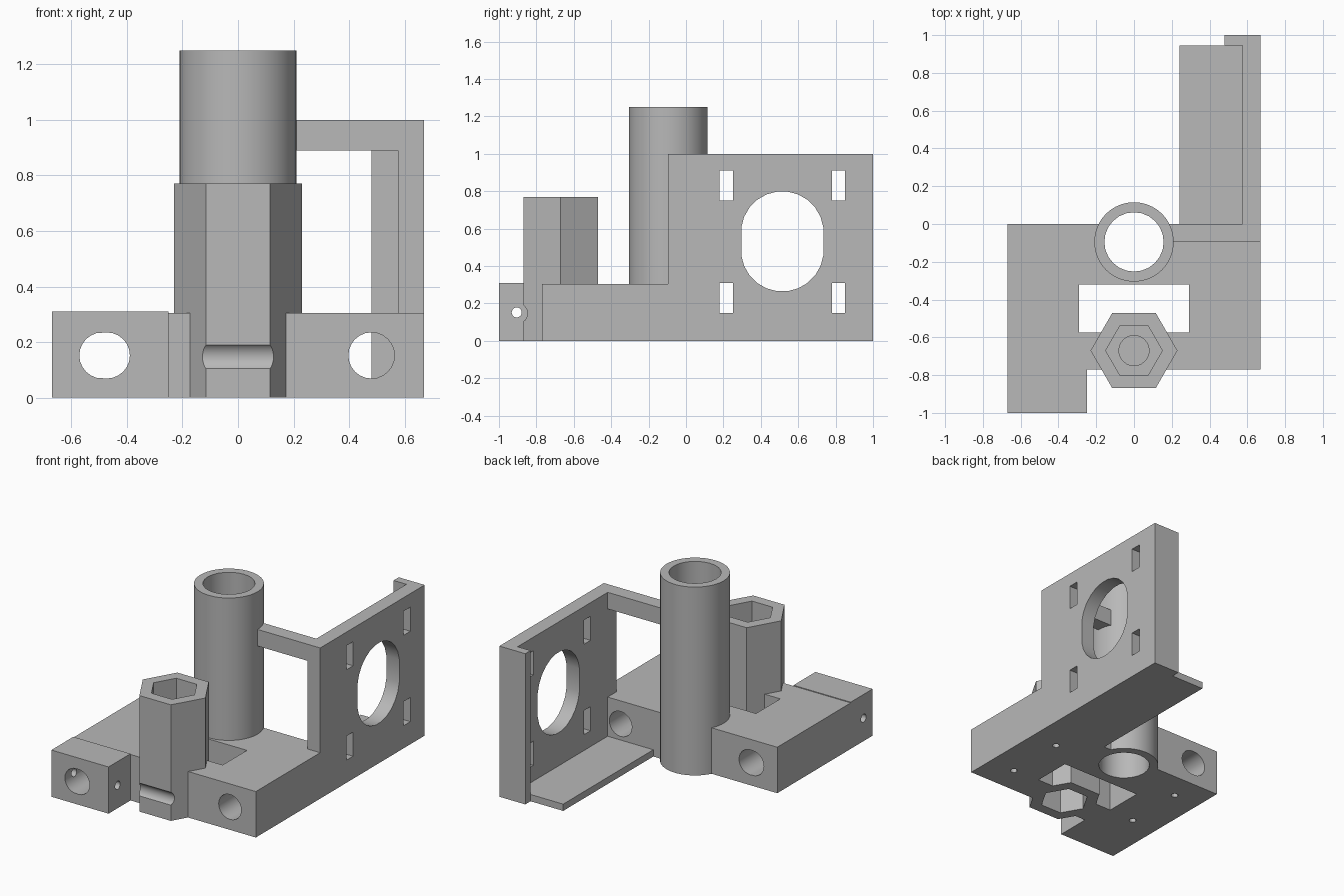
import bpy, bmesh, math
from mathutils import Matrix, Vector

cube = bpy.data.objects.get("Cube")
if cube:
    bpy.data.objects.remove(cube, do_unlink=True)

grey = bpy.data.materials.new("printed_grey")
grey.use_nodes = True
COLOUR = (0.48, 0.48, 0.48, 1)
grey.diffuse_color = COLOUR
grey.node_tree.nodes["Principled BSDF"].inputs["Base Color"].default_value = COLOUR


def add(name, bm):
    bmesh.ops.recalc_face_normals(bm, faces=bm.faces)
    mesh = bpy.data.meshes.new(name)
    bm.to_mesh(mesh)
    bm.free()
    mesh.materials.append(grey)
    obj = bpy.data.objects.new(name, mesh)
    bpy.context.collection.objects.link(obj)
    return obj


def box(name, x, y, z):
    bm = bmesh.new()
    bmesh.ops.create_cube(bm, size=1)
    for v in bm.verts:
        v.co = Vector([lo + (c + 0.5) * (hi - lo) for c, (lo, hi) in zip(v.co, (x, y, z))])
    return add(name, bm)


def rod(name, centre, radius, length, axis="Z", sides=32, stretch=0, turn=0):
    """Prism along an axis, centred; stretch pulls the section's two halves apart."""
    bm = bmesh.new()
    bmesh.ops.create_cone(bm, cap_ends=True, segments=sides, radius1=radius,
                          radius2=radius, depth=length,
                          matrix=Matrix.Rotation(turn, 4, "Z"))
    for v in bm.verts:
        v.co.x += math.copysign(stretch, v.co.x)
    spin = {"X": Matrix.Rotation(math.pi / 2, 4, "Y"),
            "Y": Matrix.Rotation(math.pi / 2, 4, "X"), "Z": Matrix()}[axis]
    bm.transform(Matrix.Translation(centre) @ spin)
    return add(name, bm)


def upright(name, centre, radius, z, sides=32, turn=0):
    return rod(name, (*centre, sum(z) / 2), radius, z[1] - z[0], "Z", sides, 0, turn)


def cut(obj, cutters):
    for c in cutters:
        m = obj.modifiers.new("cut", "BOOLEAN")
        m.operation, m.solver, m.object = "DIFFERENCE", "EXACT", c
    bpy.context.view_layer.update()
    graph = bpy.context.evaluated_depsgraph_get()
    mesh = bpy.data.meshes.new_from_object(obj.evaluated_get(graph))
    obj.modifiers.clear()
    obj.data = mesh


def smooth(obj):
    bpy.ops.object.select_all(action="DESELECT")
    obj.select_set(True)
    bpy.context.view_layer.objects.active = obj
    bpy.ops.object.shade_smooth_by_angle(angle=math.radians(30))


TUBE = (0, -0.095)
TOWER = (0, -0.67)
HEX = math.pi / 2   # puts hexagon corners on the x axis

# Solid parts
base = box("base", (-0.67, 0.67), (-0.77, 0), (0, 0.305))
clamp = box("rod_clamp_block", (-0.67, -0.25), (-1, -0.77), (0, 0.31))
tube = upright("bearing_tube", TUBE, 0.21, (0, 1.25), 64)
tower = upright("nut_tower", TOWER, 0.23, (0, 0.77), 6, HEX)
plate = box("motor_plate", (0.575, 0.67), (-0.095, 1), (0, 1))
flange = box("plate_flange", (0.48, 0.575), (0.945, 1), (0, 1))
floor = box("motor_floor", (0.24, 0.575), (0, 0.945), (0, 0.045))
bar = box("top_bar", (0.18, 0.575), (-0.095, 0), (0.89, 1))

# Cutters
bore = upright("cut_bore", TUBE, 0.157, (-0.1, 1.4), 24)
slot = box("cut_slot", (-0.29, 0.29), (-0.575, -0.32), (-0.1, 0.5))
left_rod = rod("cut_left_rod", (-0.48, -0.5, 0.152), 0.083, 1.4, "Y", 24, 0.008)
right_rod = rod("cut_right_rod", (0.48, -0.4, 0.152), 0.083, 1.2, "Y", 24)
pin = rod("cut_pin", (-0.46, -0.905, 0.152), 0.027, 0.7, "X", 16)
groove = rod("cut_groove", (0, -0.9, 0.147), 0.053, 0.8, "X", 24)
base_hex = upright("cut_base_hex", TOWER, 0.15, (-0.1, 0.5), 6, HEX)
low_hex = upright("cut_low_hex", TOWER, 0.15, (-0.1, 0.2), 6, HEX)
high_hex = upright("cut_high_hex", TOWER, 0.15, (0.45, 0.9), 6, HEX)
screw = upright("cut_screw", TOWER, 0.08, (0.22, 0.5), 24)
screws = [upright("cut_base_screw", (x, y), 0.022, (-0.1, 0.12), 12)
          for x in (-0.48, 0.48) for y in (-0.585, -0.18)]
opening = rod("cut_motor_opening", (0.6, 0.515, 0.532), 0.221, 0.5, "X", 24, 0.047, math.pi / 24)
slits = [box("cut_slit", (0.5, 0.8), (y, y + 0.07), (z, z + 0.16))
         for y in (0.18, 0.78) for z in (0.15, 0.75)]

jobs = {
    base: [slot, base_hex, bore, left_rod, right_rod] + screws,
    clamp: [left_rod, pin],
    tube: [bore],
    tower: [low_hex, high_hex, screw, groove],
    plate: [opening] + slits,
}
for part, cutters in jobs.items():
    cut(part, cutters)
for c in {c for cutters in jobs.values() for c in cutters}:
    bpy.data.objects.remove(c, do_unlink=True)
for part in jobs:
    smooth(part)
